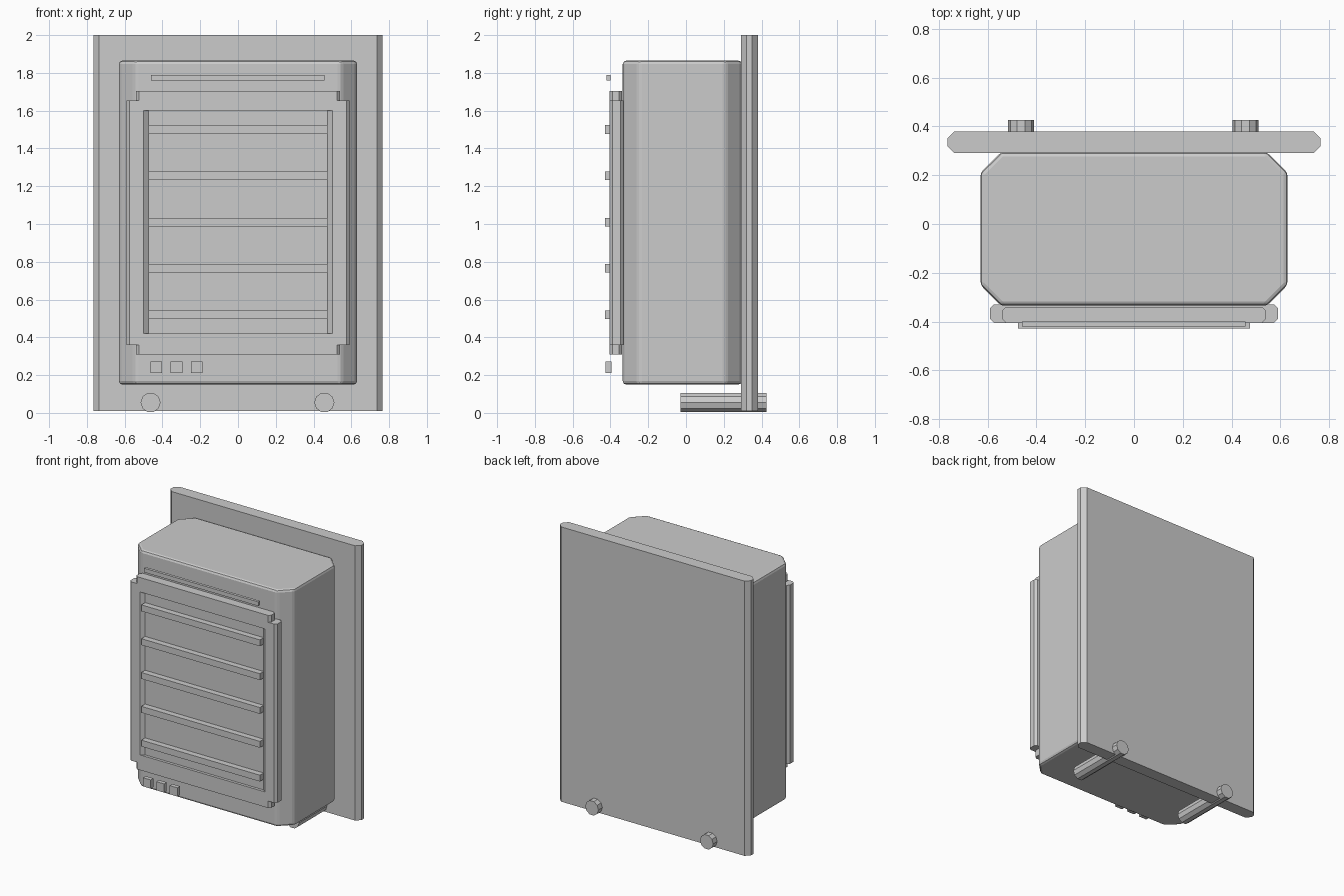
import bpy
import math

cube = bpy.data.objects.get("Cube")
if cube:
    bpy.data.objects.remove(cube, do_unlink=True)

grey = bpy.data.materials.new("plain_grey")
grey.use_nodes = True
colour = (0.6, 0.6, 0.6, 1)
grey.diffuse_color = colour
grey.node_tree.nodes["Principled BSDF"].inputs["Base Color"].default_value = colour


def prism(name, plan, z0, z1):
    """Extrude a counter-clockwise plan outline from z0 to z1."""
    n = len(plan)
    verts = [(x, y, z) for z in (z0, z1) for x, y in plan]
    faces = [[i, (i + 1) % n, n + (i + 1) % n, n + i] for i in range(n)]
    faces += [list(range(n))[::-1], list(range(n, 2 * n))]
    mesh = bpy.data.meshes.new(name)
    mesh.from_pydata(verts, [], faces)
    mesh.materials.append(grey)
    obj = bpy.data.objects.new(name, mesh)
    bpy.context.collection.objects.link(obj)
    return obj


def block(name, x0, x1, y0, y1, z0, z1, c=0):
    """Box whose upright edges are cut by chamfer c."""
    if c:
        plan = [(x0 + c, y0), (x1 - c, y0), (x1, y0 + c), (x1, y1 - c),
                (x1 - c, y1), (x0 + c, y1), (x0, y1 - c), (x0, y0 + c)]
    else:
        plan = [(x0, y0), (x1, y0), (x1, y1), (x0, y1)]
    return prism(name, plan, z0, z1)


# Wall plate and main housing
block("back_plate", -0.765, 0.765, 0.29, 0.38, 0.01, 2.0, 0.03)
body = block("housing", -0.63, 0.63, -0.335, 0.295, 0.15, 1.865, 0.085)
bevel = body.modifiers.new("edge_bevel", "BEVEL")
bevel.width = 0.018
bevel.segments = 2
bevel.limit_method = "ANGLE"
bevel.angle_limit = math.radians(30)

# Front panel with narrower rails above and below
panel = block("front_panel", -0.59, 0.59, -0.405, -0.33, 0.36, 1.655, 0.016)
block("lower_rail", -0.54, 0.54, -0.405, -0.34, 0.31, 0.36, 0.015)
block("upper_rail", -0.54, 0.54, -0.405, -0.34, 1.655, 1.705, 0.015)

# Shallow recess with sloping sides
cutter = prism("recess_cutter", [(-0.525, -0.425), (0.525, -0.425),
                                 (0.475, -0.385), (-0.475, -0.385)], 0.42, 1.6)
cutter.hide_render = True
cutter.hide_viewport = True
cut = panel.modifiers.new("recess", "BOOLEAN")
cut.operation = "DIFFERENCE"
cut.solver = "EXACT"
cut.object = cutter

# Grille bars
for i in range(5):
    z = 0.52 + 0.245 * i
    block(f"grille_bar_{i + 1}", -0.475, 0.475, -0.428, -0.384, z - 0.023, z + 0.023)

# Trim strip and buttons
block("top_strip", -0.46, 0.457, -0.42, -0.4, 1.76, 1.79)
for i in range(3):
    x = -0.433 + 0.107 * i
    block(f"button_{i + 1}", x - 0.031, x + 0.031, -0.425, -0.395, 0.21, 0.273)

# Ten-sided pipes through the foot of the plate
for side, x in (("right", -0.463), ("left", 0.457)):
    bpy.ops.mesh.primitive_cylinder_add(vertices=10, radius=0.053, depth=0.455,
                                        location=(x, 0.198, 0.055),
                                        rotation=(math.pi / 2, math.pi / 2, 0))
    pipe = bpy.context.object
    pipe.name = f"pipe_{side}"
    pipe.data.materials.append(grey)
